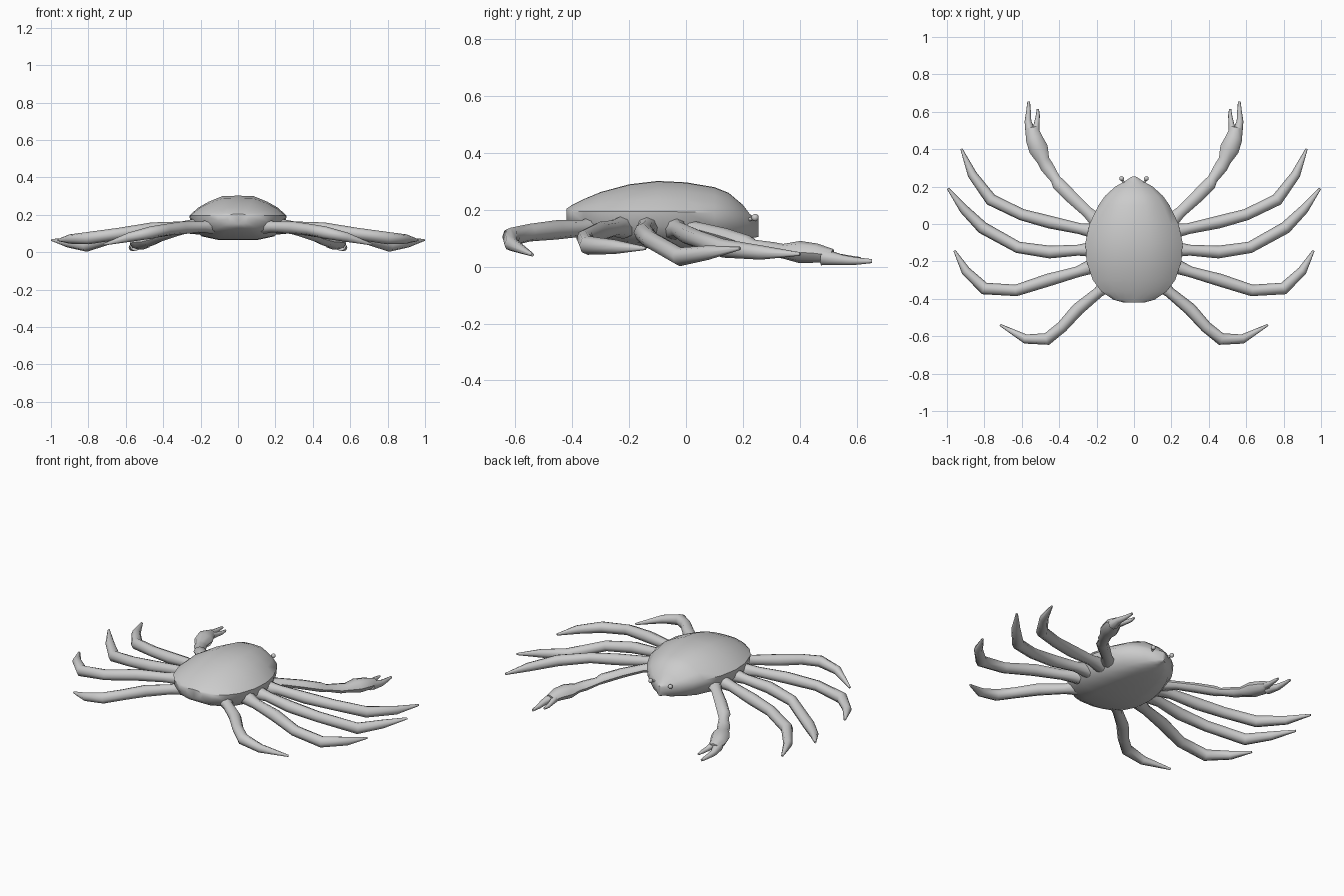
import bpy, bmesh
from mathutils import Vector

cube = bpy.data.objects.get("Cube")
if cube:
    bpy.data.objects.remove(cube)

shell_grey = bpy.data.materials.new("shell_grey")
shell_grey.use_nodes = True
GREY = (0.6, 0.6, 0.6, 1)
shell_grey.diffuse_color = GREY
shell_grey.node_tree.nodes["Principled BSDF"].inputs["Base Color"].default_value = GREY


def loft(name, rings, mirror=False, angle=0.9):
    """Skin closed rings of points into a capped solid."""
    bm = bmesh.new()
    loops = [[bm.verts.new(p) for p in ring] for ring in rings]
    n = len(loops[0])
    for a, b in zip(loops, loops[1:]):
        for i in range(n):
            j = (i + 1) % n
            bm.faces.new((a[i], a[j], b[j], b[i]))
    bm.faces.new(loops[0][::-1])
    bm.faces.new(loops[-1])
    bmesh.ops.recalc_face_normals(bm, faces=bm.faces)
    return finish(name, bm, mirror, angle)


def finish(name, bm, mirror, angle):
    mesh = bpy.data.meshes.new(name)
    bm.to_mesh(mesh)
    bm.free()
    mesh.materials.append(shell_grey)
    obj = bpy.data.objects.new(name, mesh)
    bpy.context.collection.objects.link(obj)
    bpy.ops.object.select_all(action='DESELECT')
    obj.select_set(True)
    bpy.context.view_layer.objects.active = obj
    bpy.ops.object.shade_smooth_by_angle(angle=angle)
    if mirror:
        obj.modifiers.new("Mirror", 'MIRROR').use_mirror_merge = False
    return obj


# eight-sided unit section for limbs
OCTAGON = [(1, 0), (.71, .71), (0, 1), (-.71, .71),
           (-1, 0), (-.71, -.71), (0, -1), (.71, -.71)]


def limb(name, path, radii, flat=1.0):
    """Sweep an octagon along a path, mirrored to both sides."""
    pts = [Vector(p) for p in path]
    rings = []
    for i, (p, r) in enumerate(zip(pts, radii)):
        before = (p - pts[max(i - 1, 0)]).normalized()
        after = (pts[min(i + 1, len(pts) - 1)] - p).normalized()
        along = (before + after).normalized()
        side = along.cross(Vector((0, 0, 1))).normalized()
        up = side.cross(along)
        rings.append([p + side * r * u + up * r * flat * v for u, v in OCTAGON])
    return loft(name, rings, mirror=True)


# carapace: station y, half width, ridge height, rim height, belly height
stations = [
    (-.42, .055, .205, .195, .15), (-.405, .11, .215, .195, .13),
    (-.36, .175, .238, .195, .105), (-.30, .22, .263, .195, .085),
    (-.20, .254, .29, .195, .068), (-.10, .26, .302, .195, .065),
    (0, .238, .297, .193, .065), (.10, .19, .28, .19, .072),
    (.15, .155, .26, .185, .08), (.20, .10, .218, .175, .09),
    (.225, .055, .185, .165, .10), (.255, .008, .165, .155, .105)]
rings = []
for y, w, top, rim, low in stations:
    rise = top - rim
    half = [(.32 * w, top - .02 * rise), (.6 * w, top - .3 * rise),
            (.82 * w, rim + .4 * rise), (w, rim), (.97 * w, rim - .4 * (rim - low)),
            (.75 * w, low + .15 * (rim - low)), (.4 * w, low)]
    ring = [(0, top)] + half + [(0, low)] + [(-x, z) for x, z in half[::-1]]
    rings.append([(x, y, z) for x, z in ring])
loft("carapace", rings, angle=0.75)

# walking legs, front to back
RADII = (.042, .029, .034, .031, .033, .025, .006)
legs = {
    "first_leg": [(.20, -.04, .135), (.29, -.025, .13), (.45, .01, .11), (.60, .05, .095),
                  (.765, .13, .065), (.865, .265, .05), (.923, .402, .045)],
    "second_leg": [(.21, -.135, .14), (.30, -.14, .135), (.45, -.15, .12), (.62, -.125, .095),
                   (.81, -.02, .035), (.91, .08, .05), (.995, .19, .065)],
    "third_leg": [(.21, -.22, .14), (.30, -.255, .135), (.46, -.30, .125), (.63, -.355, .10),
                  (.80, -.345, .075), (.90, -.25, .07), (.96, -.142, .065)],
    "rear_leg": [(.14, -.32, .14), (.19, -.365, .135), (.30, -.455, .13), (.385, -.55, .12),
                 (.465, -.615, .105), (.58, -.615, .08), (.715, -.54, .042)]}
for name, path in legs.items():
    limb(name, path, RADII)

# claw arms with a swollen palm
limb("claw_arm",
     [(.17, -.01, .135), (.25, .065, .13), (.33, .14, .11), (.405, .215, .085), (.42, .24, .075),
      (.465, .305, .06), (.485, .34, .055), (.51, .40, .052), (.535, .46, .048), (.545, .515, .04)],
     (.045, .03, .034, .035, .027, .036, .034, .052, .045, .03), flat=.75)
limb("outer_claw_finger", [(.55, .48, .035), (.567, .55, .024), (.564, .60, .02), (.563, .655, .02)],
     (.03, .018, .013, .007))
limb("inner_claw_finger", [(.528, .47, .045), (.52, .54, .032), (.514, .58, .028), (.514, .615, .028)],
     (.024, .014, .011, .006))

# stalked eyes
limb("eye_stalk", [(.045, .205, .16), (.064, .238, .172)], (.007, .006))
bm = bmesh.new()
bmesh.ops.create_uvsphere(bm, u_segments=10, v_segments=6, radius=.013)
bmesh.ops.translate(bm, verts=bm.verts, vec=(.066, .243, .173))
finish("eye", bm, True, 1.2)
